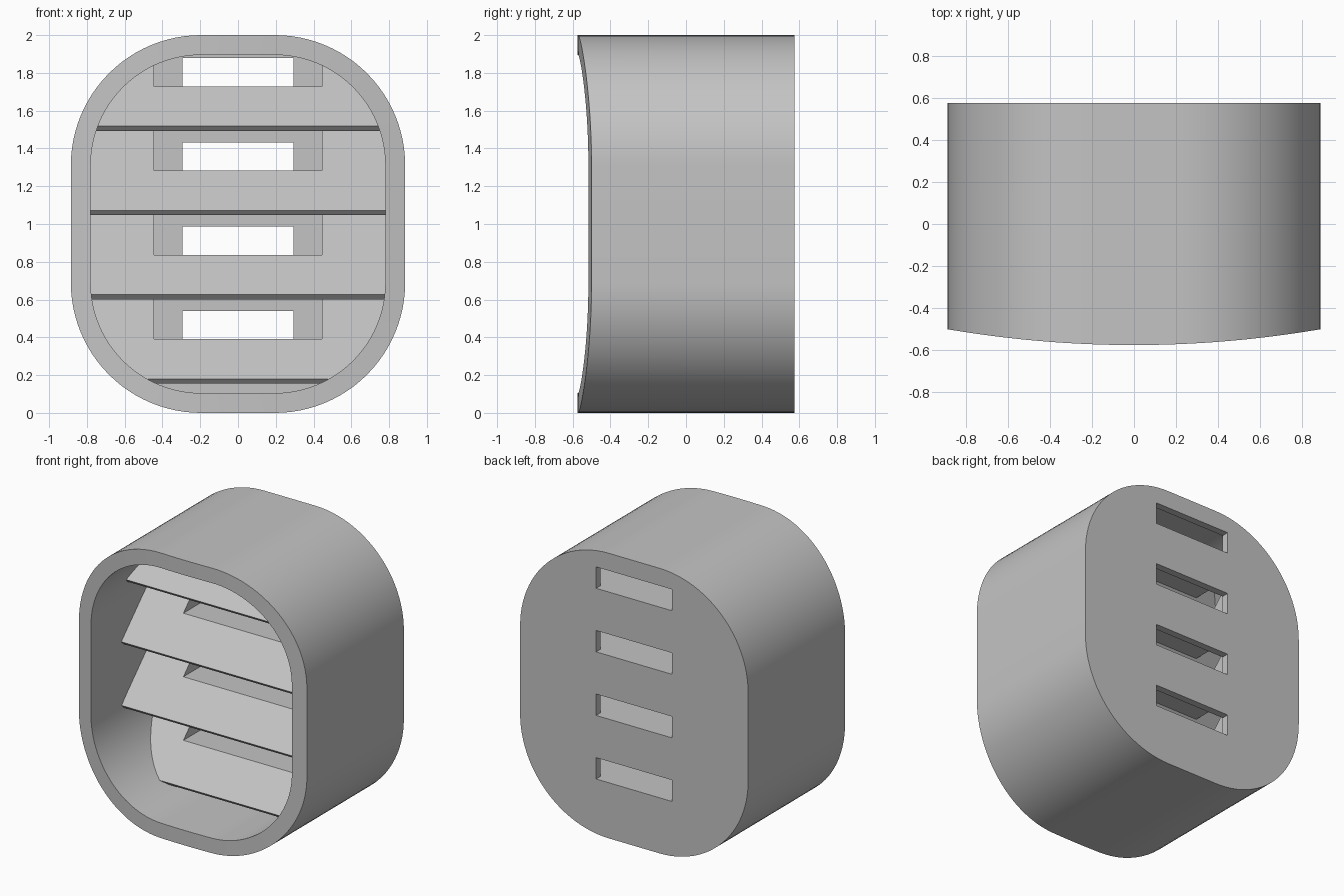
import bpy, bmesh, math

cube = bpy.data.objects.get("Cube")
if cube:
    bpy.data.objects.remove(cube, do_unlink=True)

grey = bpy.data.materials.new("plain grey")
grey.use_nodes = True
grey.diffuse_color = (0.55, 0.55, 0.55, 1)
grey.node_tree.nodes["Principled BSDF"].inputs["Base Color"].default_value = grey.diffuse_color

HALF_W, RADIUS, RIM = 0.885, 0.69, 0.105
BACK, WALL = 0.575, 0.05
PITCH, COUNT = 0.446, 4


def finish(name, bm):
    bmesh.ops.recalc_face_normals(bm, faces=bm.faces)
    mesh = bpy.data.meshes.new(name)
    bm.to_mesh(mesh)
    bm.free()
    mesh.materials.append(grey)
    ob = bpy.data.objects.new(name, mesh)
    bpy.context.collection.objects.link(ob)
    return ob


def outline(inset, steps=24, straight=6):
    """Rounded rectangle in x, z with subdivided top and bottom runs."""
    cx, cz, r = HALF_W - RADIUS, 1 - RADIUS, RADIUS - inset
    pts = []
    for k, (sx, sz) in enumerate([(1, 1), (-1, 1), (-1, -1), (1, -1)]):
        for i in range(steps + 1):
            a = math.pi / 2 * (k + i / steps)
            pts.append((sx * cx + r * math.cos(a), 1 + sz * cz + r * math.sin(a)))
        if k % 2 == 0:
            x, z = pts[-1]
            pts += [(x * (1 - 2 * i / straight), z) for i in range(1, straight)]
    return pts


def front_y(x):
    """Bowed front edge."""
    return -BACK + 0.075 * (x / HALF_W) ** 2


def loft(name, rings):
    bm = bmesh.new()
    loops = [[bm.verts.new(p) for p in ring] for ring in rings]
    n = len(loops[0])
    for a, b in zip(loops, loops[1:]):
        for i in range(n):
            j = (i + 1) % n
            bm.faces.new((a[i], a[j], b[j], b[i]))
    bm.faces.new(loops[0])
    bm.faces.new(loops[-1])
    return finish(name, bm)


def prism(name, profile, half):
    """Extrude a y, z profile across x."""
    return loft(name, [[(x, y, z) for y, z in profile] for x in (-half, half)])


def box(name, half, y0, y1, z0, z1):
    return prism(name, [(y0, z0), (y1, z0), (y1, z1), (y0, z1)], half)


def boolean(ob, tool, operation):
    mod = ob.modifiers.new("cut", "BOOLEAN")
    mod.object, mod.operation, mod.solver = tool, operation, "EXACT"
    bpy.context.view_layer.objects.active = ob
    bpy.ops.object.modifier_apply(modifier=mod.name)


# Housing: open cup with a bowed front rim
outer, inner = outline(0), outline(RIM)
housing = loft("housing", [
    [(x, BACK, z) for x, z in outer],
    [(x, front_y(x), z) for x, z in outer],
    [(x, front_y(x), z) for x, z in inner],
    [(x, BACK - WALL, z) for x, z in inner],
])

# Limits for parts inside the housing
clip = loft("clip", [[(x, y, z) for x, z in outline(RIM - 0.02)]
                     for y in (-0.45, BACK - 0.02)])
helpers = [clip]

for i in range(COUNT):
    z = 0.18 + i * PITCH
    floor = z + 0.21
    # Slot through the back wall
    slot = box("slot_cutter", 0.295, 0.4, 0.8, floor, floor + 0.15)
    boolean(housing, slot, "DIFFERENCE")
    # Pocket in the louver leading to the slot
    pocket = box("pocket_cutter", 0.445, -0.3, 0.8, floor, floor + 0.7)
    # Sloping louver blade
    blade = prism(f"louver_{i + 1}", [
        (-0.18, z), (-0.155, z - 0.025), (0.56, z + 0.69), (0.56, z + 0.74)], 0.86)
    # Duct under the blade with a level floor
    duct = prism(f"duct_{i + 1}", [
        (0.015, floor - 0.03), (0.56, floor - 0.03), (0.56, z + 0.735), (0.015, z + 0.19)], 0.475)
    for part in (blade, duct):
        boolean(part, pocket, "DIFFERENCE")
        boolean(part, clip, "INTERSECT")
    helpers += [slot, pocket]

for ob in helpers:
    bpy.data.objects.remove(ob, do_unlink=True)

# Smooth the rounded walls, keep the rims sharp
bpy.ops.object.select_all(action="DESELECT")
housing.select_set(True)
bpy.context.view_layer.objects.active = housing
bpy.ops.object.shade_smooth_by_angle(angle=math.radians(30))
